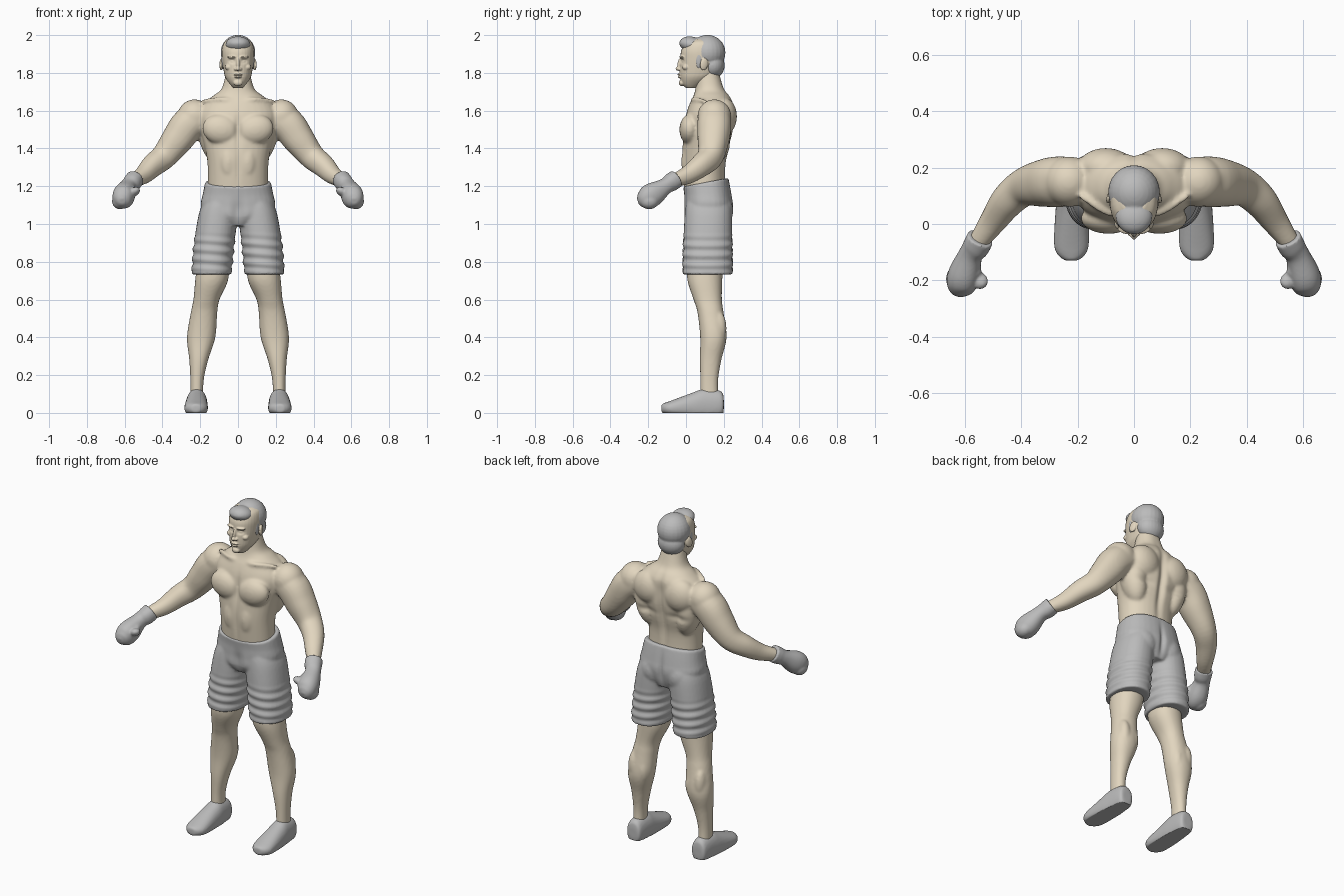
import bpy, bmesh, math
from mathutils import Vector, Matrix

if "Cube" in bpy.data.objects:
    bpy.data.objects.remove(bpy.data.objects["Cube"])

UP, ALONG = Vector((0, 0, 1)), Vector((0, 1, 0))
SIDES = {"left": 1, "right": -1}


def material(name, red, green, blue):
    made = bpy.data.materials.new(name)
    made.use_nodes = True
    made.diffuse_color = (red, green, blue, 1)
    made.node_tree.nodes["Principled BSDF"].inputs["Base Color"].default_value = (red, green, blue, 1)
    return made


skin = material("skin", red=.76, green=.67, blue=.52)
grey = material("grey", red=.5, green=.5, blue=.5)


def blob(bm, centre, radii, pitch=0, roll=0, yaw=0, side=1):
    """Ellipsoid, mirrored across x when side is negative."""
    turn = Matrix.Rotation(yaw, 4, "Z") @ Matrix.Rotation(roll, 4, "Y") @ Matrix.Rotation(pitch, 4, "X")
    place = Matrix.Translation(centre) @ turn @ Matrix.Diagonal((*radii, 1))
    mirror = Matrix.Diagonal((side, 1, 1, 1))
    bmesh.ops.create_uvsphere(bm, u_segments=24, v_segments=16, radius=1, matrix=mirror @ place)


def pair(bm, **shape):
    for side in SIDES.values():
        blob(bm, side=side, **shape)


def ring(x=0, y=0, z=0, wide=0, deep=0):
    """Cross-section given by its centre and half sizes."""
    return Vector((x, y, z, wide, deep or wide))


def slab(z, wide, front, back):
    """Level cross-section on the centre line."""
    return ring(y=(front + back) / 2, z=z, wide=wide, deep=(back - front) / 2)


def refine(rows, steps=5):
    """Smooth curve through the cross-sections."""
    smooth = []
    for i in range(len(rows) - 1):
        a, b, c, d = rows[max(i - 1, 0)], rows[i], rows[i + 1], rows[min(i + 2, len(rows) - 1)]
        for k in range(steps):
            t = k / steps
            bend = (a * 2 - b * 5 + c * 4 - d) * t ** 2 + (b * 3 - a - c * 3 + d) * t ** 3
            smooth.append(b + ((c - a) * t + bend) / 2)
    return smooth + [rows[-1]]


def loft(bm, *stations, axis=None, power=2.2, side=1, count=32):
    """Closed tube through cross-sections; rings face the axis, or the path without one."""
    rows = refine(stations)
    rings = []
    for i, row in enumerate(rows):
        before, after = rows[max(i - 1, 0)], rows[min(i + 1, len(rows) - 1)]
        ahead = axis or (Vector(after[:3]) - Vector(before[:3])).normalized()
        across = Vector((1, 0, 0)) if axis else ahead.cross(UP).normalized()
        rim = []
        for k in range(count):
            angle = math.tau * k / count
            u, v = (math.copysign(abs(f) ** (2 / power), f) for f in (math.cos(angle), math.sin(angle)))
            point = Vector(row[:3]) + across * u * row[3] + ahead.cross(across) * v * row[4]
            rim.append(bm.verts.new((point.x * side, point.y, point.z)))
        rings.append(rim)
    for low, high in zip(rings, rings[1:]):
        for k in range(count):
            after = (k + 1) % count
            bm.faces.new((low[k], low[after], high[after], high[k]))
    bm.faces.new(rings[0])
    bm.faces.new(rings[-1])


def fuse(name, bm, colour, voxel=.008, soften=5):
    """Merge overlapping volumes into one smooth surface."""
    bmesh.ops.recalc_face_normals(bm, faces=bm.faces)
    mesh = bpy.data.meshes.new(name)
    bm.to_mesh(mesh)
    bm.free()
    part = bpy.data.objects.new(name, mesh)
    bpy.context.collection.objects.link(part)
    remesh = part.modifiers.new("merge", "REMESH")
    remesh.mode, remesh.voxel_size = "VOXEL", voxel
    smooth = part.modifiers.new("soften", "SMOOTH")
    smooth.factor, smooth.iterations = .5, soften
    graph = bpy.context.evaluated_depsgraph_get()
    part.data = bpy.data.meshes.new_from_object(part.evaluated_get(graph))
    part.modifiers.clear()
    part.data.materials.clear()
    part.data.materials.append(colour)
    for face in part.data.polygons:
        face.use_smooth, face.material_index = True, 0
    return part


def dent(part, centre, size, push):
    """Press a soft hollow, on both sides, along y."""
    for vert in part.data.vertices:
        offset = Vector((abs(vert.co.x), vert.co.y, vert.co.z)) - Vector(centre)
        vert.co.y += push * math.exp(-sum((o / s) ** 2 for o, s in zip(offset, size)))


# Torso, neck and arms
body = bmesh.new()
loft(body, slab(z=1.1, wide=.16, front=0, back=.21), slab(z=1.3, wide=.16, front=-.02, back=.21),
     slab(z=1.4, wide=.175, front=-.02, back=.23), slab(z=1.5, wide=.2, front=-.01, back=.25),
     slab(z=1.58, wide=.21, front=0, back=.25), slab(z=1.64, wide=.18, front=.02, back=.25),
     slab(z=1.68, wide=.13, front=.04, back=.23), slab(z=1.72, wide=.085, front=.05, back=.2),
     slab(z=1.82, wide=.06, front=.06, back=.17), axis=UP)
pair(body, centre=(.09, .02, 1.5), radii=(.1, .055, .08), roll=-.2)       # chest
pair(body, centre=(.14, .16, 1.47), radii=(.07, .08, .15), roll=.2)       # side of back
pair(body, centre=(.1, .2, 1.57), radii=(.1, .07, .1), roll=.2)           # shoulder blades
pair(body, centre=(.23, .15, 1.57), radii=(.09, .09, .09))                # shoulders
pair(body, centre=(.05, .02, 1.33), radii=(.05, .045, .1))                # belly
for side in SIDES.values():
    loft(body, ring(x=.17, y=.15, z=1.58, wide=.08), ring(x=.26, y=.15, z=1.53, wide=.09),
         ring(x=.32, y=.145, z=1.45, wide=.084), ring(x=.39, y=.13, z=1.36, wide=.068),
         ring(x=.45, y=.08, z=1.31, wide=.06), ring(x=.5, y=.01, z=1.26, wide=.048),
         ring(x=.55, y=-.06, z=1.23, wide=.036), ring(x=.57, y=-.09, z=1.21, wide=.035), side=side)
    loft(body, ring(x=.02, y=.04, z=1.65, wide=.01), ring(x=.09, y=.04, z=1.66, wide=.012),
         ring(x=.19, y=.1, z=1.65, wide=.01), side=side)                  # collarbone
torso = fuse("torso_and_arms", body, skin, soften=8)
dent(torso, centre=(0, .25, 1.45), size=(.02, .07, .2), push=-.02)        # spine
dent(torso, centre=(0, -.03, 1.5), size=(.015, .05, .09), push=.012)      # breastbone
dent(torso, centre=(0, -.03, 1.3), size=(.012, .04, .1), push=.007)       # belly line
dent(torso, centre=(.11, .25, 1.44), size=(.06, .05, .02), push=-.01)     # under shoulder blade

# Head with facial features
head = bmesh.new()
loft(head, slab(z=1.72, wide=.025, front=0, back=.05), slab(z=1.74, wide=.043, front=-.02, back=.09),
     slab(z=1.77, wide=.064, front=-.03, back=.14), slab(z=1.8, wide=.074, front=-.033, back=.17),
     slab(z=1.87, wide=.084, front=-.03, back=.19), slab(z=1.92, wide=.085, front=-.025, back=.19),
     slab(z=1.96, wide=.074, front=0, back=.17), slab(z=1.98, wide=.045, front=.04, back=.13), axis=UP)
blob(head, centre=(0, -.034, 1.85), radii=(.009, .012, .03), pitch=-.2)             # nose bridge
blob(head, centre=(0, -.042, 1.822), radii=(.011, .014, .011))                      # nose tip
pair(head, centre=(.013, -.033, 1.82), radii=(.009, .012, .008))                    # nostrils
blob(head, centre=(0, -.036, 1.791), radii=(.024, .01, .006))                       # upper lip
blob(head, centre=(0, -.035, 1.779), radii=(.02, .01, .006))                        # lower lip
blob(head, centre=(0, -.022, 1.747), radii=(.025, .016, .017))                      # chin
pair(head, centre=(.034, -.023, 1.884), radii=(.026, .012, .007), yaw=.3)           # brows
pair(head, centre=(.05, 0, 1.83), radii=(.02, .02, .016))                           # cheekbones
pair(head, centre=(.088, .095, 1.845), radii=(.009, .022, .032), pitch=-.2, yaw=.3) # ears
face = fuse("head", head, skin, voxel=.0035, soften=4)
dent(face, centre=(.032, -.028, 1.862), size=(.018, .03, .011), push=.012)          # eye sockets
dent(face, centre=(.032, -.02, 1.861), size=(.01, .03, .005), push=-.007)           # eyes
dent(face, centre=(0, -.04, 1.785), size=(.022, .03, .003), push=.006)              # mouth line

# Short hair cap
hair = bmesh.new()
blob(hair, centre=(0, .113, 1.908), radii=(.092, .096, .093))                       # crown
blob(hair, centre=(0, .14, 1.84), radii=(.08, .065, .07))                           # nape
blob(hair, centre=(0, .03, 1.95), radii=(.066, .066, .042), pitch=-.2)              # top
blob(hair, centre=(0, 0, 1.957), radii=(.052, .036, .026))                          # fringe
pair(hair, centre=(.074, .07, 1.87), radii=(.013, .022, .05))                       # sideburns
fuse("hair", hair, grey, voxel=.005, soften=4)

for name, side in SIDES.items():
    # Leg with knee and calf muscles
    leg = bmesh.new()
    loft(leg, ring(x=.218, y=.125, z=.06, wide=.034, deep=.048), ring(x=.217, y=.123, z=.17, wide=.035, deep=.047),
         ring(x=.208, y=.13, z=.28, wide=.05, deep=.057), ring(x=.195, y=.145, z=.4, wide=.075, deep=.07),
         ring(x=.18, y=.13, z=.53, wide=.07, deep=.069), ring(x=.167, y=.115, z=.6, wide=.069, deep=.075),
         ring(x=.14, y=.1, z=.7, wide=.087, deep=.092), ring(x=.13, y=.1, z=.8, wide=.085, deep=.095),
         axis=UP, side=side)
    blob(leg, centre=(.18, .08, .57), radii=(.035, .025, .04), side=side)
    blob(leg, centre=(.16, .17, .43), radii=(.035, .04, .08), side=side)
    blob(leg, centre=(.22, .17, .45), radii=(.035, .045, .09), side=side)
    fuse(name + "_leg", leg, skin)

    # Shoe with a flat sole
    shoe = bmesh.new()
    loft(shoe, ring(x=.217, y=.2, z=.045, wide=.03), ring(x=.217, y=.185, z=.045, wide=.046, deep=.07),
         ring(x=.218, y=.1, z=.042, wide=.055, deep=.086), ring(x=.22, y=.04, z=.036, wide=.059, deep=.073),
         ring(x=.222, y=-.07, z=.025, wide=.062, deep=.043), ring(x=.222, y=-.11, z=.024, wide=.048, deep=.03),
         ring(x=.222, y=-.13, z=.024, wide=.022), axis=ALONG, side=side)
    for vert in fuse(name + "_shoe", shoe, grey, voxel=.007, soften=4).data.vertices:
        vert.co.z = max(vert.co.z, 0)

    # Padded glove with a cuff band
    glove = bmesh.new()
    loft(glove, ring(x=.545, y=-.05, z=1.24, wide=.048), ring(x=.56, y=-.08, z=1.22, wide=.048),
         ring(x=.58, y=-.11, z=1.2, wide=.043), ring(x=.6, y=-.17, z=1.16, wide=.056, deep=.062),
         ring(x=.61, y=-.21, z=1.137, wide=.055, deep=.06), ring(x=.613, y=-.24, z=1.125, wide=.04),
         ring(x=.613, y=-.255, z=1.12, wide=.016), side=side)
    blob(glove, centre=(.625, -.195, 1.12), radii=(.042, .05, .042), side=side)
    blob(glove, centre=(.55, -.2, 1.17), radii=(.036, .03, .022), roll=.5, yaw=.7, side=side)
    blob(glove, centre=(.575, -.165, 1.18), radii=(.035, .035, .025), roll=.3, yaw=.5, side=side)
    fuse(name + "_glove", glove, grey, voxel=.006, soften=4)

# Shorts: hips, two loose legs and a rounded seat
shorts = bmesh.new()
loft(shorts, slab(z=.99, wide=.08, front=.02, back=.22), slab(z=1.04, wide=.17, front=-.01, back=.24),
     slab(z=1.1, wide=.197, front=-.01, back=.25), slab(z=1.16, wide=.186, front=-.01, back=.24),
     slab(z=1.22, wide=.174, front=-.015, back=.225), axis=UP, power=2.4)
for side in SIDES.values():
    loft(shorts, ring(x=.14, y=.115, z=.733, wide=.106, deep=.133), ring(x=.128, y=.115, z=.88, wide=.108, deep=.13),
         ring(x=.105, y=.118, z=1.05, wide=.103, deep=.125), ring(x=.09, y=.118, z=1.12, wide=.09, deep=.115),
         axis=UP, side=side)
pair(shorts, centre=(.085, .165, 1.07), radii=(.088, .085, .1))
cloth = fuse("shorts", shorts, grey, soften=4)
dent(cloth, centre=(0, .25, 1.09), size=(.015, .05, .08), push=-.015)
dent(cloth, centre=(0, -.015, 1.06), size=(.03, .05, .06), push=.015)

# Cloth folds on the legs, and a waistband that rises to the back
for vert in cloth.data.vertices:
    x, y, z = vert.co
    outward = Vector((x - math.copysign(.12, x), y - .115, 0)).normalized()
    fade = max(0, min(1, (.96 - z) / .06, (z - .74) / .03))
    vert.co += outward * fade * math.sin(z * 120 + x * 9) / 250
    vert.co.z += max(0, z - 1.14) * (y - .1) * 2.4
